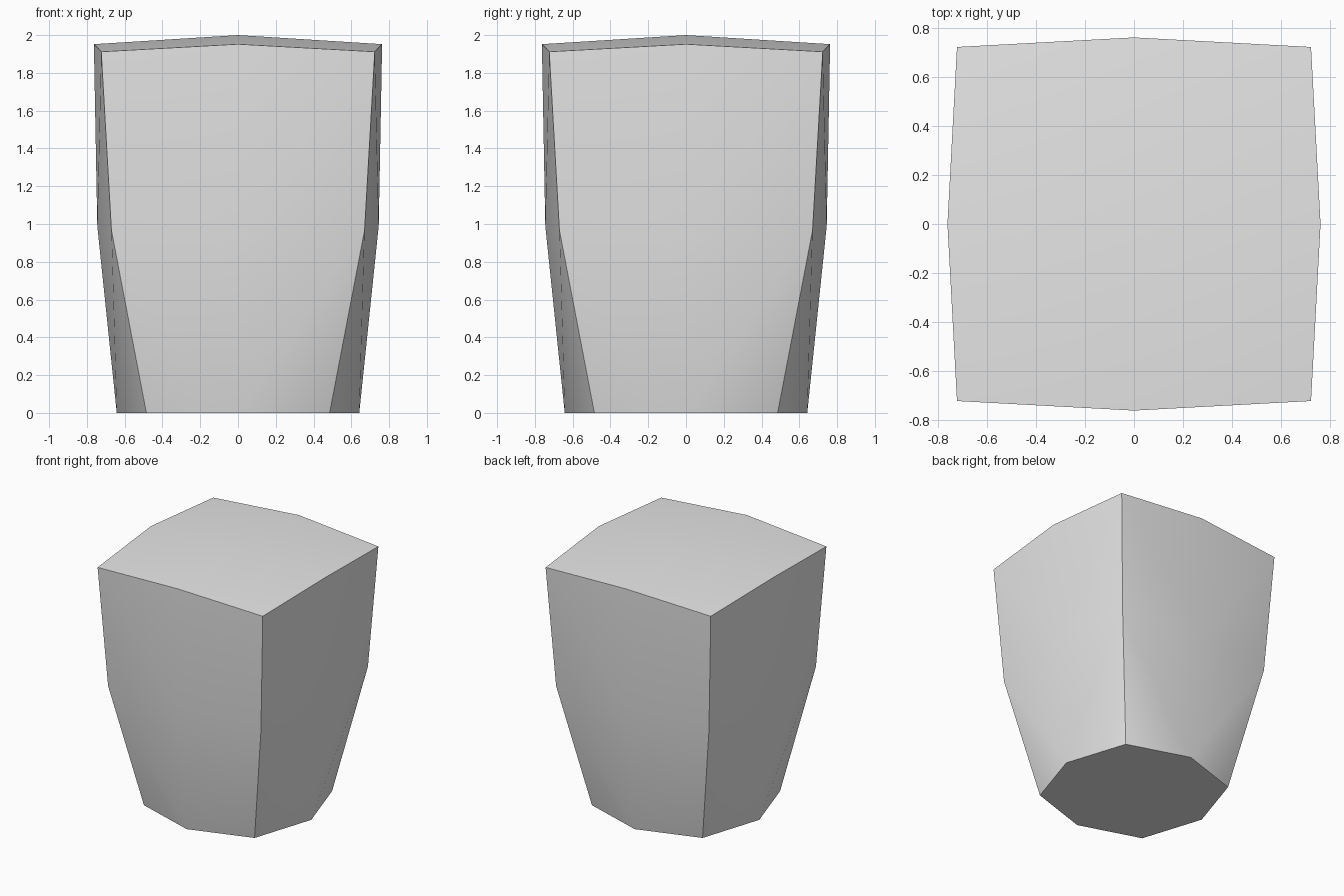
import bpy
import bmesh
import math

cube = bpy.data.objects.get("Cube")
if cube:
    bpy.data.objects.remove(cube, do_unlink=True)

# Plain grey material
grey = bpy.data.materials.new("light_grey")
grey.use_nodes = True
colour = (0.8, 0.8, 0.8, 1)
grey.diffuse_color = colour
grey.node_tree.nodes["Principled BSDF"].inputs["Base Color"].default_value = colour

# Levels: corner offset, corner height, side middle offset, side middle height
LEVELS = [
    (0.485, 0.0, 0.642, 0.0),
    (0.67, 0.967, 0.745, 0.99),
    (0.724, 1.912, 0.763, 1.952),
]

bm = bmesh.new()


def add_ring(corner, corner_z, middle, middle_z):
    """Eight points, alternating corners and side middles."""
    ring = []
    for i in range(8):
        angle = math.radians(45 * i - 135)
        is_corner = i % 2 == 0
        radius = corner * math.sqrt(2) if is_corner else middle
        z = corner_z if is_corner else middle_z
        ring.append(bm.verts.new((radius * math.cos(angle), radius * math.sin(angle), z)))
    return ring


rings = [add_ring(*level) for level in LEVELS]

# Side walls, each cell split from its upper corner to its lower side middle
for low, high in zip(rings, rings[1:]):
    for i in range(8):
        j = (i + 1) % 8
        if i % 2 == 0:
            bm.faces.new((low[i], low[j], high[i]))
            bm.faces.new((low[j], high[j], high[i]))
        else:
            bm.faces.new((low[i], low[j], high[j]))
            bm.faces.new((low[i], high[j], high[i]))

# Flat base and gently domed top
bm.faces.new(list(reversed(rings[0])))
peak = bm.verts.new((0, 0, 2))
top = rings[-1]
for i in range(0, 8, 2):
    bm.faces.new((top[i - 1], top[i], top[i + 1], peak))

bmesh.ops.recalc_face_normals(bm, faces=bm.faces)
mesh = bpy.data.meshes.new("tapered_block")
bm.to_mesh(mesh)
bm.free()
mesh.materials.append(grey)

block = bpy.data.objects.new("tapered_block", mesh)
bpy.context.collection.objects.link(block)

# Smooth faces with crisp outer edges
bpy.ops.object.select_all(action="DESELECT")
block.select_set(True)
bpy.context.view_layer.objects.active = block
bpy.ops.object.shade_smooth_by_angle(angle=math.radians(35))
